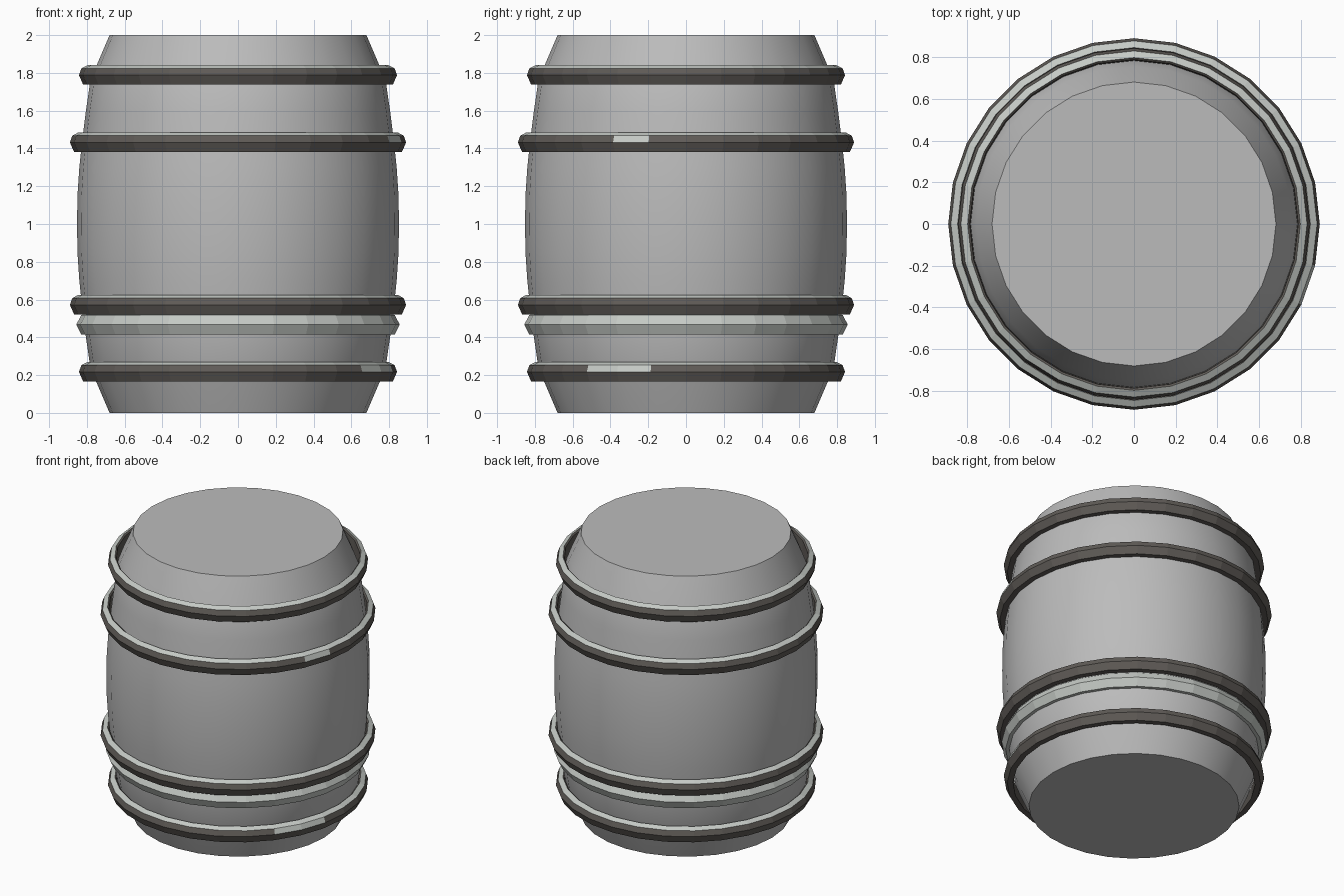
import bpy, math

if "Cube" in bpy.data.objects:
    bpy.data.objects.remove(bpy.data.objects["Cube"])

SIDES = 28


def material(name, rgb):
    m = bpy.data.materials.new(name)
    m.diffuse_color = (*rgb, 1)
    m.use_nodes = True
    m.node_tree.nodes["Principled BSDF"].inputs["Base Color"].default_value = m.diffuse_color
    return m


GREY = material("barrel grey", (0.50, 0.50, 0.50))
DARK = material("dark iron", (0.115, 0.105, 0.095))
PALE = material("pale metal", (0.56, 0.59, 0.56))


def lathe(name, profile, mats, closed=False, caps=False):
    """Spin an (r, z) profile around z; faces are stored ring by ring."""
    n = len(profile)
    verts = [(r * math.cos(a), r * math.sin(a), z) for r, z in profile
             for a in (i * math.tau / SIDES for i in range(SIDES))]
    faces = []
    for j in range(n if closed else n - 1):
        k = (j + 1) % n
        for i in range(SIDES):
            h = (i + 1) % SIDES
            faces.append((j * SIDES + i, j * SIDES + h, k * SIDES + h, k * SIDES + i))
    if caps:
        faces.append(tuple(reversed(range(SIDES))))
        faces.append(tuple(range((n - 1) * SIDES, n * SIDES)))
    mesh = bpy.data.meshes.new(name)
    mesh.from_pydata(verts, [], faces)
    for m in mats:
        mesh.materials.append(m)
    ob = bpy.data.objects.new(name, mesh)
    bpy.context.collection.objects.link(ob)
    return ob


# Barrel body: bulging staves with sloped ends, symmetric about z = 1
upper = [(0.852, 1.0), (0.850, 1.15), (0.840, 1.3), (0.824, 1.45),
         (0.805, 1.6), (0.783, 1.75), (0.755, 1.825), (0.68, 2.0)]
lower = [(r, 2 - z) for r, z in reversed(upper[1:])]
body = lathe("barrel_body", lower + upper, [GREY], caps=True)
bpy.context.view_layer.objects.active = body
body.select_set(True)
bpy.ops.object.shade_smooth_by_angle(angle=math.radians(30))
body.select_set(False)


# Iron hoops: dark outer bands with a pale top edge
def hoop(name, r, z, bright=()):
    profile = [(r - 0.06, z - 0.05), (r - 0.022, z - 0.05), (r, z),
               (r - 0.013, z + 0.036), (r - 0.045, z + 0.053), (r - 0.055, z + 0.045)]
    ob = lathe(name, profile, [DARK, PALE], closed=True)
    for p in ob.data.polygons:
        ring, seg = divmod(p.index, SIDES)
        # pale top, plus worn segments on the upper outer band
        p.material_index = int(ring == 3 or (ring == 2 and seg in bright))


hoop("top_hoop", 0.842, 1.788)
hoop("upper_hoop", 0.89, 1.432)
hoop("lower_hoop", 0.89, 0.572)
hoop("bottom_hoop", 0.842, 0.217, bright=(SIDES - 2, SIDES - 3))
for p in bpy.data.objects["upper_hoop"].data.polygons:
    if p.index == 2 * SIDES + SIDES - 2:
        p.material_index = 1

# Pale ridge just under the lower hoop
lathe("pale_ridge", [(0.78, 0.415), (0.83, 0.415), (0.856, 0.468),
                     (0.83, 0.518), (0.78, 0.53)], [PALE], closed=True)
